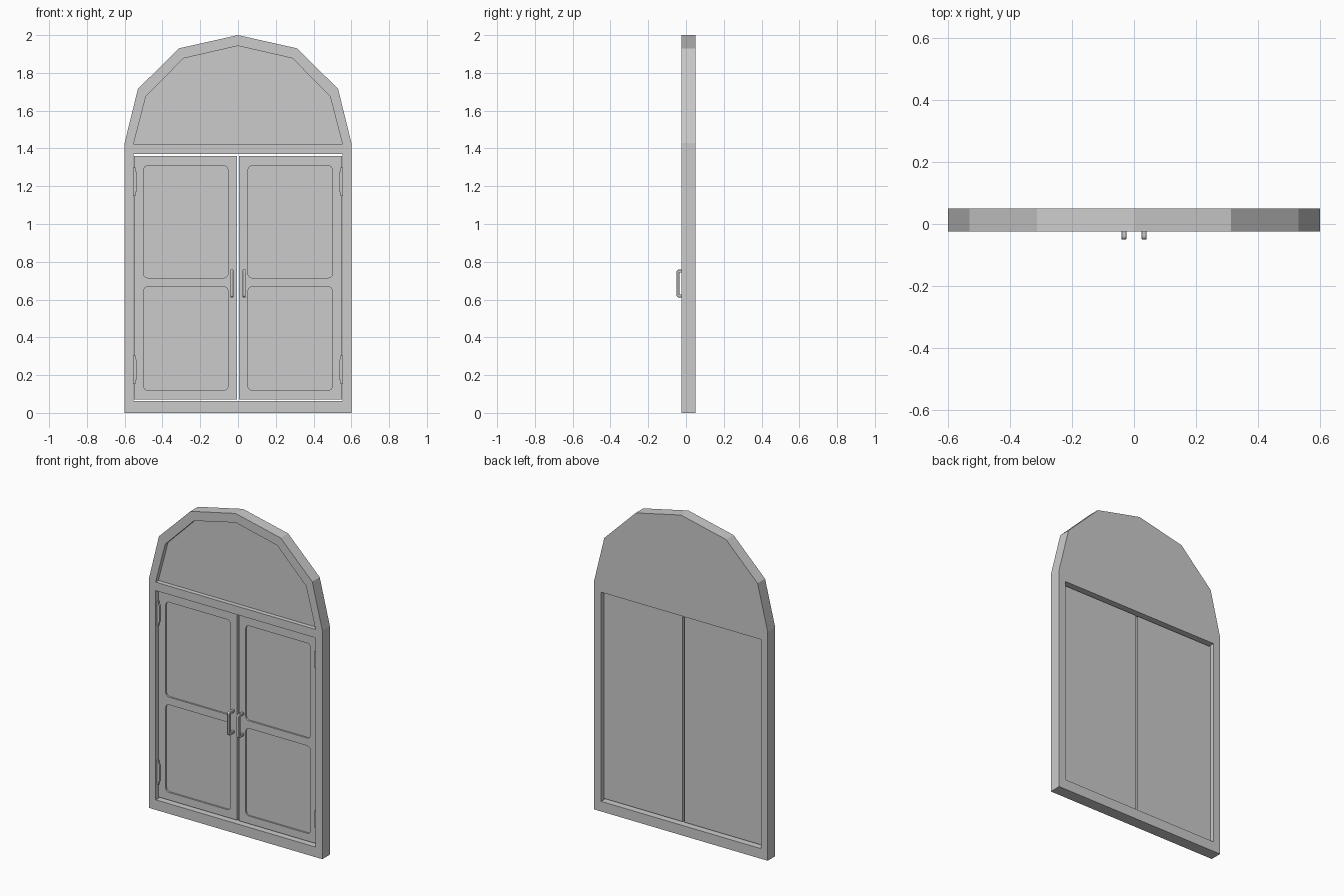
import bpy, bmesh, math
from mathutils import Vector

if "Cube" in bpy.data.objects:
    bpy.data.objects.remove(bpy.data.objects["Cube"])


def prism(name, outline, lo, hi, axis='Y'):
    """Extrude a closed 2D outline: (x, z) along Y, or (y, z) along X."""
    bm = bmesh.new()

    def point(p, d):
        return (p[0], d, p[1]) if axis == 'Y' else (d, p[0], p[1])
    face = bm.faces.new([bm.verts.new(point(p, lo)) for p in outline])
    ext = bmesh.ops.extrude_face_region(bm, geom=[face], use_keep_orig=True)
    step = Vector((0, hi - lo, 0)) if axis == 'Y' else Vector((hi - lo, 0, 0))
    bmesh.ops.translate(bm, vec=step, verts=[
        g for g in ext['geom'] if isinstance(g, bmesh.types.BMVert)])
    bmesh.ops.recalc_face_normals(bm, faces=bm.faces)
    mesh = bpy.data.meshes.new(name)
    bm.to_mesh(mesh)
    bm.free()
    obj = bpy.data.objects.new(name, mesh)
    bpy.context.collection.objects.link(obj)
    return obj


def rect(x0, x1, z0, z1, r=0.0):
    """Rectangle outline, with rounded corners if r is set."""
    x0, x1 = min(x0, x1), max(x0, x1)
    if not r:
        return [(x0, z0), (x1, z0), (x1, z1), (x0, z1)]
    pts = []
    centres = [(x1 - r, z1 - r), (x0 + r, z1 - r), (x0 + r, z0 + r), (x1 - r, z0 + r)]
    for q, (cx, cz) in enumerate(centres):
        for i in range(5):
            a = math.pi / 2 * (q + i / 4)
            pts.append((cx + r * math.cos(a), cz + r * math.sin(a)))
    return pts


def apply_modifier(obj, mod):
    bpy.context.view_layer.objects.active = obj
    bpy.ops.object.modifier_apply(modifier=mod.name)


def cut(obj, outline, lo, hi):
    """Subtract an extruded outline from obj."""
    cutter = prism("cutter", outline, lo, hi)
    cutter.hide_render = True
    mod = obj.modifiers.new("cut", 'BOOLEAN')
    mod.operation, mod.solver, mod.object = 'DIFFERENCE', 'EXACT', cutter
    apply_modifier(obj, mod)
    bpy.data.objects.remove(cutter)


def mirrored(half, top):
    """Complete a right-hand half outline around the apex."""
    return half + [(0, top)] + [(-x, z) for x, z in reversed(half)]


FRONT, BACK = -0.024, 0.05
DOOR_FRONT, DOOR_BACK = 0.0, 0.024

# Arched frame with recessed arch panel and a door opening
frame = prism("arched_frame", mirrored(
    [(0.6, 0), (0.6, 1.43), (0.53, 1.715), (0.312, 1.93)], 2.0), FRONT, BACK)
cut(frame, mirrored([(0.553, 1.423), (0.487, 1.677), (0.288, 1.877)], 1.943),
    FRONT - 0.05, 0.004)
cut(frame, rect(-0.552, 0.552, 0.063, 1.37), FRONT - 0.05, BACK + 0.05)

# Handle side profile (y, z)
handle_profile = [(0.003, 0.612), (-0.043, 0.612), (-0.05, 0.619), (-0.05, 0.751),
                  (-0.043, 0.758), (0.003, 0.758), (0.003, 0.742), (-0.034, 0.742),
                  (-0.034, 0.628), (0.003, 0.628)]

for side, s in (("left", -1), ("right", 1)):
    # Door leaf with two sunken rounded panels
    door = prism(side + "_door", rect(s * 0.006, s * 0.551, 0.072, 1.36),
                 DOOR_FRONT, DOOR_BACK)
    for z0, z1 in ((0.12, 0.667), (0.715, 1.308)):
        cut(door, rect(s * 0.053, s * 0.5, z0, z1, 0.022), DOOR_FRONT - 0.05, DOOR_FRONT + 0.01)

    # Pull handle
    handle = prism(side + "_handle", handle_profile, s * 0.024, s * 0.041, 'X')
    bevel = handle.modifiers.new("bevel", 'BEVEL')
    bevel.width, bevel.segments = 0.002, 1
    apply_modifier(handle, bevel)

    # Stepped hinges
    for label, z in (("lower", 0.153), ("upper", 1.148)):
        prism(f"{side}_{label}_hinge", [
            (s * 0.554, z), (s * 0.543, z), (s * 0.543, z + 0.02), (s * 0.536, z + 0.024),
            (s * 0.536, z + 0.128), (s * 0.543, z + 0.132), (s * 0.543, z + 0.152),
            (s * 0.554, z + 0.152)], -0.01, 0.004)
